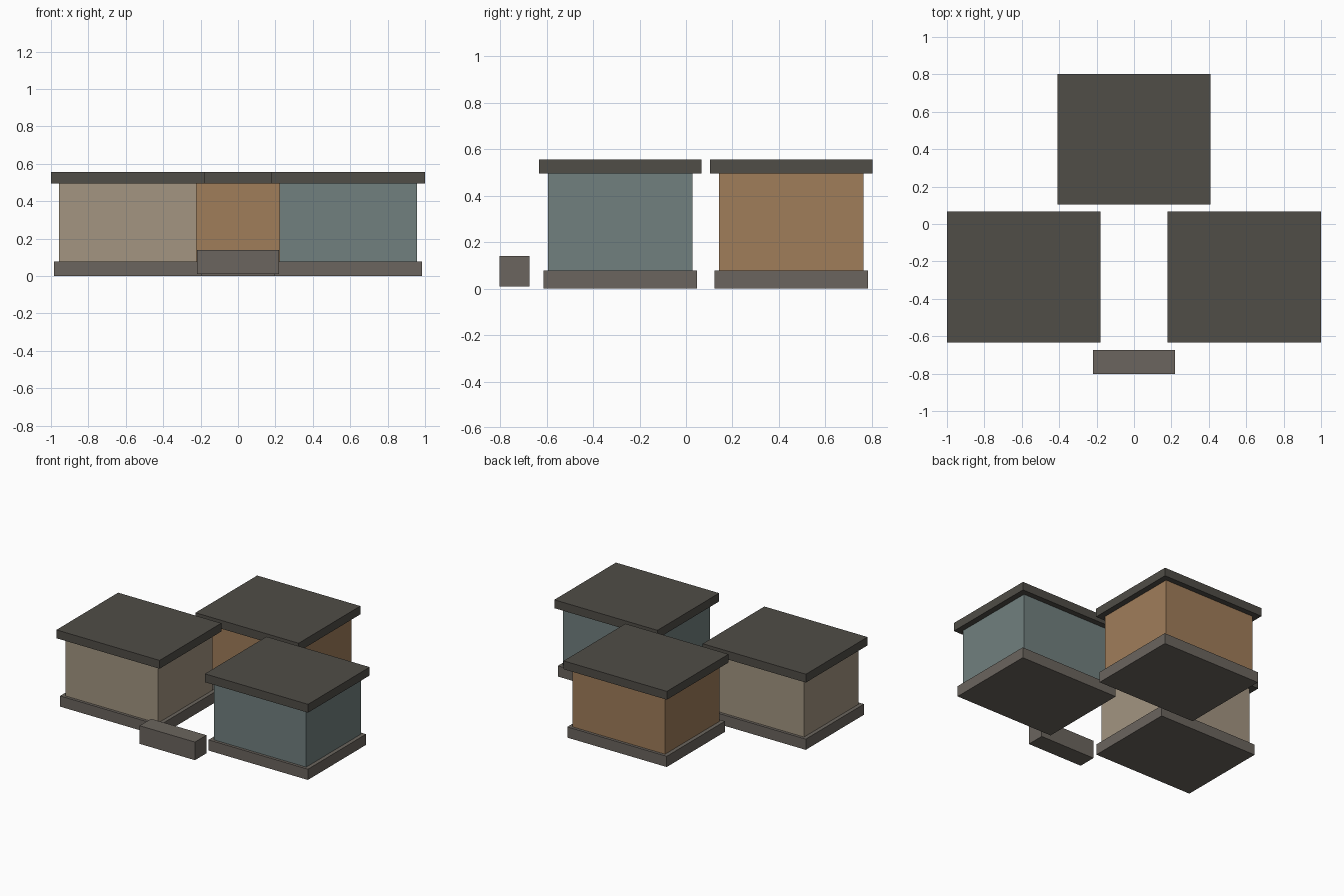
import bpy

if "Cube" in bpy.data.objects:
    bpy.data.objects.remove(bpy.data.objects["Cube"])


def material(name, rgb):
    mat = bpy.data.materials.new(name)
    mat.diffuse_color = (*rgb, 1.0)
    mat.use_nodes = True
    mat.node_tree.nodes["Principled BSDF"].inputs["Base Color"].default_value = mat.diffuse_color
    return mat


STONE = material("stone", (0.147, 0.130, 0.112))
ROOF = material("dark_roof", (0.080, 0.074, 0.063))
TAN = material("tan_wall", (0.366, 0.301, 0.220))
TEAL = material("teal_wall", (0.165, 0.216, 0.212))
BROWN = material("brown_wall", (0.350, 0.205, 0.102))


def box(name, x, y, size_x, size_y, z0, z1, mat):
    bpy.ops.mesh.primitive_cube_add(size=1, location=(x, y, (z0 + z1) / 2))
    obj = bpy.context.object
    obj.name = name
    obj.scale = (size_x, size_y, z1 - z0)
    bpy.ops.object.transform_apply(location=False, rotation=False, scale=True)
    obj.data.materials.append(mat)
    return obj


def building(name, x, y, wall):
    # plinth, wall block and overhanging flat roof
    box(name + "_plinth", x, y, 0.79, 0.66, 0.0, 0.077, STONE)
    box(name + "_walls", x, y, 0.735, 0.62, 0.002, 0.495, wall)
    box(name + "_roof", x, y, 0.82, 0.70, 0.495, 0.555, ROOF)


# three buildings around a small court
building("left_building", -0.59, -0.283, TAN)
building("right_building", 0.59, -0.283, TEAL)
building("back_building", 0.0, 0.453, BROWN)

# low block in front of the gap
box("front_block", 0.0, -0.738, 0.44, 0.13, 0.01, 0.14, STONE)
